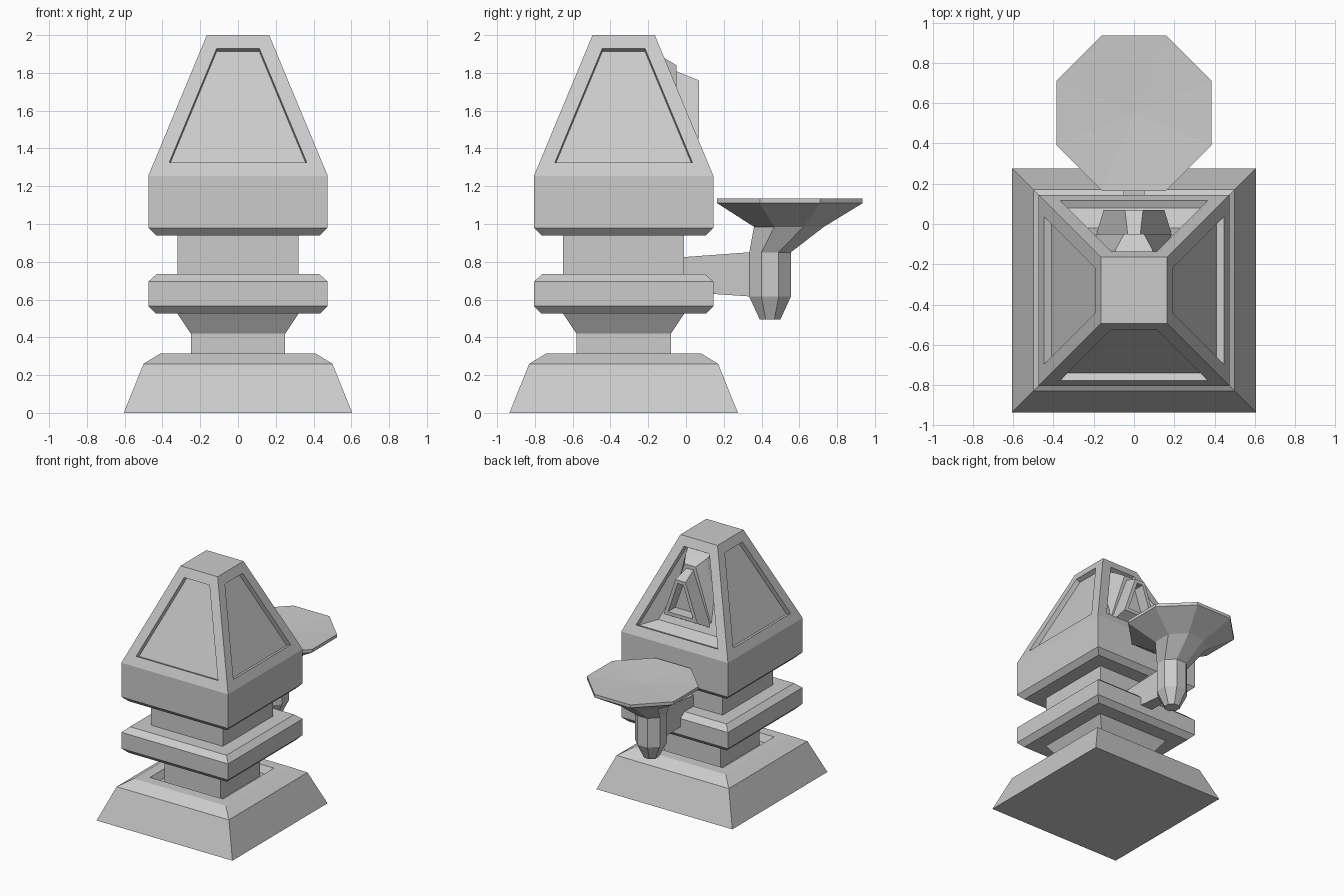
import bpy, bmesh, math

if "Cube" in bpy.data.objects:
    bpy.data.objects.remove(bpy.data.objects["Cube"])

CY = -0.33  # tower centre line


def loft(rings):
    """Skin closed rings in order and cap both ends; returns bmesh and last cap."""
    bm = bmesh.new()
    vs = [[bm.verts.new(p) for p in r] for r in rings]
    n = len(vs[0])
    for a, b in zip(vs, vs[1:]):
        for i in range(n):
            j = (i + 1) % n
            bm.faces.new((a[i], a[j], b[j], b[i]))
    bm.faces.new(vs[0][::-1])
    cap = bm.faces.new(vs[-1])
    bmesh.ops.recalc_face_normals(bm, faces=bm.faces[:])
    return bm, cap


def finish(bm, name):
    me = bpy.data.meshes.new(name)
    bm.to_mesh(me)
    bm.free()
    ob = bpy.data.objects.new(name, me)
    bpy.context.collection.objects.link(ob)
    return ob


def recess(bm, faces, border, depth):
    """Border inset followed by a perpendicular push inwards."""
    bmesh.ops.inset_individual(bm, faces=faces, thickness=border, use_even_offset=True)
    bmesh.ops.inset_individual(bm, faces=faces, thickness=0.001, depth=-depth,
                               use_even_offset=True)


def square(h, z):
    return [(-h, CY - h, z), (h, CY - h, z), (h, CY + h, z), (-h, CY + h, z)]


def octagon(r, cy, z):
    k = r / math.cos(math.pi / 8)
    return [(k * math.cos(math.pi / 8 + i * math.pi / 4),
             cy + k * math.sin(math.pi / 8 + i * math.pi / 4), z) for i in range(8)]


def trapezoid(y, zb, zt, wb, wt):
    return [(-wb, y, zb), (wb, y, zb), (wt, y, zt), (-wt, y, zt)]


# Square stepped tower with tapered roof
profile = [(0.605, 0), (0.50, 0.26), (0.41, 0.315), (0.325, 0.315), (0.30, 0.26),
           (0.25, 0.26), (0.25, 0.42), (0.32, 0.525), (0.435, 0.525), (0.475, 0.565),
           (0.475, 0.695), (0.43, 0.735), (0.32, 0.735), (0.32, 0.94), (0.435, 0.94),
           (0.475, 0.98), (0.475, 1.255), (0.165, 2.0)]
bm, _ = loft([square(h, z) for h, z in profile])
bm.normal_update()

# Recessed roof panels, with a deeper niche at the back
panels = [f for f in bm.faces if f.calc_center_median().z > 1.4 and abs(f.normal.z) < 0.9]
recess(bm, panels, 0.076, 0.038)
back = [f for f in panels if f.normal.y > 0.5]
bmesh.ops.inset_individual(bm, faces=back, thickness=0.07, depth=-0.08,
                           use_even_offset=True)
finish(bm, "tower")

# Stepped window surround in the back niche
bm, _ = loft([trapezoid(-0.22, 1.36, 1.93, 0.24, 0.12),
              trapezoid(-0.125, 1.37, 1.885, 0.22, 0.09),
              trapezoid(-0.05, 1.38, 1.84, 0.20, 0.05)])
finish(bm, "window_surround")

# Projecting window hood with hollow front
bm, front = loft([trapezoid(-0.06, 1.38, 1.812, 0.19, 0.03),
                  trapezoid(0.07, 1.455, 1.76, 0.15, 0.045)])
bm.normal_update()
recess(bm, [front], 0.028, 0.09)
finish(bm, "window_hood")

# Octagonal landing dish on its tapered stem, slightly hollow on top
rings = [(0.055, 0.445, 0.495), (0.11, 0.445, 0.615), (0.11, 0.445, 0.85),
         (0.185, 0.545, 0.985), (0.385, 0.55, 1.11), (0.385, 0.55, 1.135)]
bm, top = loft([octagon(*r) for r in rings])
v = bmesh.ops.poke(bm, faces=[top])["verts"][0]
v.co.z -= 0.015
finish(bm, "landing_dish")

# Arm joining stem to tower
bm, _ = loft([trapezoid(-0.05, 0.643, 0.822, 0.06, 0.06),
              trapezoid(0.36, 0.615, 0.852, 0.045, 0.045)])
finish(bm, "dish_arm")
